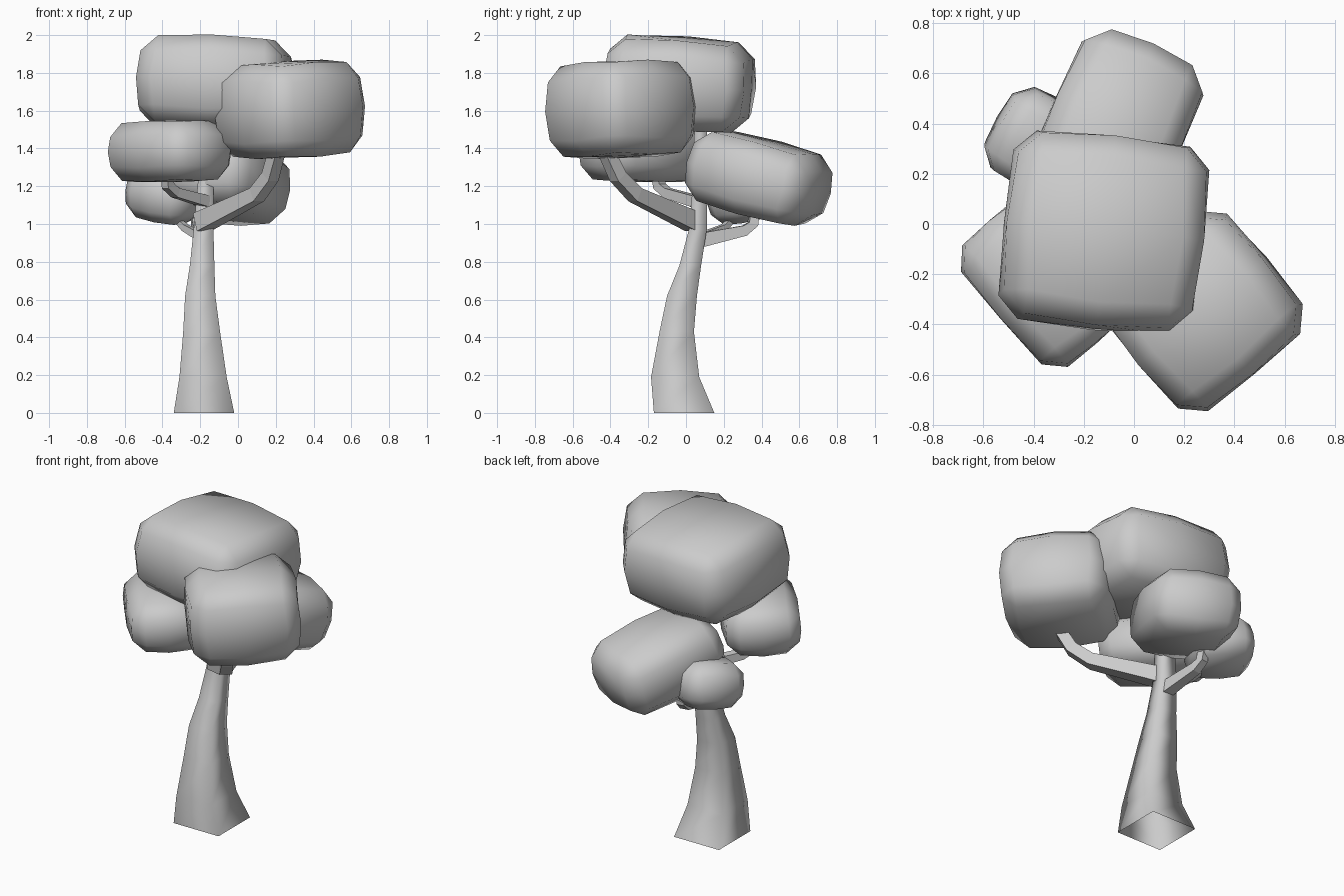
import bpy, bmesh, math
from mathutils import Vector, Matrix, Euler

if "Cube" in bpy.data.objects:
    bpy.data.objects.remove(bpy.data.objects["Cube"], do_unlink=True)

grey = bpy.data.materials.new("plain grey")
grey.use_nodes = True
colour = (0.6, 0.6, 0.6, 1)
grey.diffuse_color = colour
grey.node_tree.nodes["Principled BSDF"].inputs["Base Color"].default_value = colour


def finish(name, bm, smooth):
    bmesh.ops.recalc_face_normals(bm, faces=bm.faces[:])
    for f in bm.faces:
        f.smooth = smooth
    mesh = bpy.data.meshes.new(name)
    bm.to_mesh(mesh)
    bm.free()
    mesh.materials.append(grey)
    obj = bpy.data.objects.new(name, mesh)
    bpy.context.collection.objects.link(obj)


def loft(name, rings, smooth):
    """Skin square rings into an open tube."""
    bm = bmesh.new()
    loops = [[bm.verts.new(p) for p in ring] for ring in rings]
    for a, b in zip(loops, loops[1:]):
        for i in range(4):
            j = (i + 1) % 4
            bm.faces.new((a[i], a[j], b[j], b[i]))
    finish(name, bm, smooth)


CORNERS = [(-1, -1), (1, -1), (1, 1), (-1, 1)]


def branch(name, path, sizes):
    """Square tapering limb along a path."""
    pts = [Vector(p) for p in path]
    flat = pts[-1] - pts[0]
    side = Vector((-flat.y, flat.x, 0)).normalized()
    rings = []
    for i, p in enumerate(pts):
        along = (pts[min(i + 1, len(pts) - 1)] - pts[max(i - 1, 0)]).normalized()
        up = along.cross(side).normalized()
        h = sizes[i] / 2
        rings.append([p + side * h * a + up * h * b for a, b in CORNERS])
    loft(name, rings, False)


def leaf_clump(name, centre, size, angles, bevel):
    """Bulging box with chamfered edges."""
    bm = bmesh.new()
    bmesh.ops.create_cube(bm, size=1)
    bmesh.ops.subdivide_edges(bm, edges=bm.edges[:], cuts=1, use_grid_fill=True)
    box_edges = [e for e in bm.edges
                 if sum(abs(c) > 0.4 for c in (e.verts[0].co + e.verts[1].co) / 2) == 2]
    for v in bm.verts:
        # Pull edges and corners in so that the middles of the sides swell
        outer = sum(abs(c) > 0.4 for c in v.co)
        v.co *= (1, 1, 0.97, 0.9)[outer]
    bmesh.ops.scale(bm, vec=size, verts=bm.verts[:])
    bmesh.ops.bevel(bm, geom=box_edges, offset=bevel, segments=1,
                    affect='EDGES', clamp_overlap=True)
    turn = Euler([math.radians(a) for a in angles]).to_matrix().to_4x4()
    bm.transform(Matrix.Translation(centre) @ turn)
    finish(name, bm, True)


# Trunk: x range, y range and height of each square section
sections = [(-.34, -.02, -.17, .15, 0), (-.31, -.06, -.185, .07, .19),
            (-.29, -.095, -.14, .042, .43), (-.28, -.12, -.1, .058, .62),
            (-.255, -.125, -.035, .08, .78), (-.235, -.13, .015, .11, .97),
            (-.21, -.13, .04, .115, 1.25), (-.2, -.135, .045, .11, 1.55)]
loft("trunk", [[(a, c, z), (b, c, z), (b, d, z), (a, d, z)]
               for a, b, c, d, z in sections], True)

# Branches
branch("front_left_branch", [(-.19, .04, 1.01), (.1, -.27, 1.155),
                             (.17, -.36, 1.25), (.21, -.43, 1.4)],
       [.1, .075, .07, .065])
branch("front_right_branch", [(-.17, .05, 1.12), (-.33, -.1, 1.165),
                              (-.37, -.14, 1.2), (-.38, -.16, 1.3)],
       [.06, .05, .05, .045])
branch("back_branch", [(-.18, .08, .915), (-.21, .31, .965),
                       (-.22, .355, 1.0), (-.23, .37, 1.12)],
       [.075, .055, .05, .045])
branch("back_right_branch", [(-.19, .08, .93), (-.28, .2, .98),
                             (-.32, .24, 1.02), (-.34, .25, 1.12)],
       [.045, .035, .03, .03])

# Leaf clumps
leaf_clump("top_leaves", (-.12, -.035, 1.743), (.8, .77, .49), (-4, 2, -6), .08)
leaf_clump("front_left_leaves", (.273, -.347, 1.607), (.65, .66, .51), (3, 0, -50), .08)
leaf_clump("front_right_leaves", (-.362, -.23, 1.385), (.65, .45, .325), (0, -1, -49), .07)
leaf_clump("back_leaves", (-.07, .385, 1.245), (.54, .7, .4), (-14, 0, -24), .075)
leaf_clump("back_right_leaves", (-.375, .325, 1.16), (.38, .37, .28), (8, 10, -28), .06)
